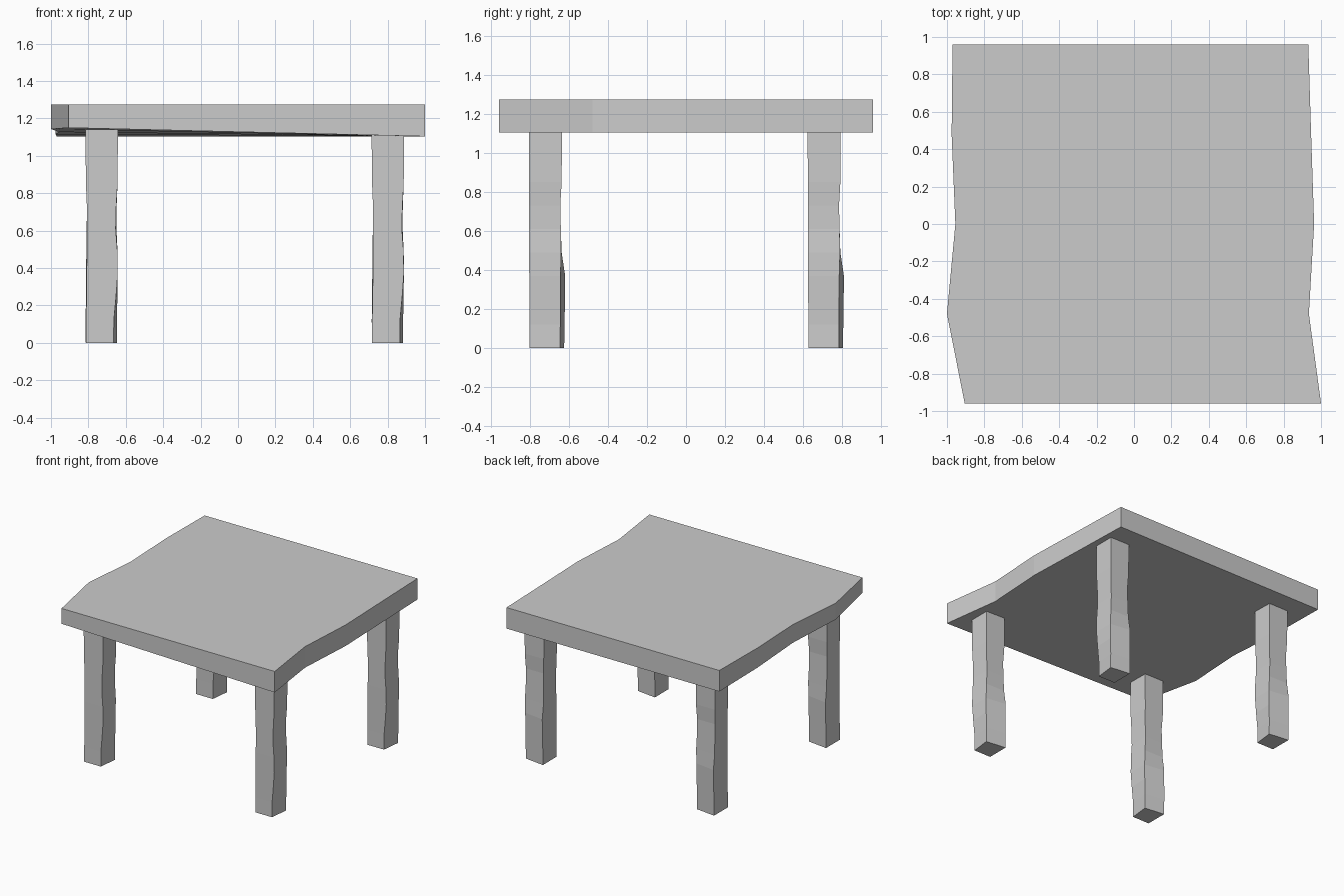
import bpy, bmesh

if "Cube" in bpy.data.objects:
    bpy.data.objects.remove(bpy.data.objects["Cube"])


def loft(name, rings, location=(0, 0, 0)):
    """Skin a stack of equal-sized vertex rings and cap both ends."""
    bm = bmesh.new()
    loops = [[bm.verts.new(p) for p in ring] for ring in rings]
    n = len(loops[0])
    for a, b in zip(loops, loops[1:]):
        for i in range(n):
            j = (i + 1) % n
            bm.faces.new((a[i], a[j], b[j], b[i]))
    bm.faces.new(loops[0][::-1])
    bm.faces.new(loops[-1])
    bmesh.ops.recalc_face_normals(bm, faces=bm.faces)
    mesh = bpy.data.meshes.new(name)
    bm.to_mesh(mesh)
    bm.free()
    obj = bpy.data.objects.new(name, mesh)
    obj.location = location
    bpy.context.collection.objects.link(obj)
    return obj


# Tabletop: cross-sections front to back: y, left x, right x, lower left z
TOP, UNDER = 1.274, 1.104
sections = [
    (-0.96, -0.905, 1.0, 1.15),
    (-0.48, -1.0, 0.935, 1.143),
    (0.0, -0.955, 0.963, 1.127),
    (0.48, -0.975, 0.947, 1.115),
    (0.96, -0.97, 0.932, UNDER),
]
loft("tabletop", [
    [(l, y, zl), (r, y, UNDER), (r, y, TOP), (l, y, TOP)]
    for y, l, r, zl in sections
])

# Rough-hewn leg: z, left x at front / back, right x at front / back,
# front y, back y at left / right
profile = [
    (0.00, -.084, -.084, .065, .083, -.082, .095, .074),
    (0.12, -.083, -.085, .066, .083, -.082, .097, .075),
    (0.25, -.080, -.083, .078, .085, -.083, .099, .075),
    (0.37, -.079, -.082, .087, .087, -.084, .100, .076),
    (0.49, -.078, -.081, .085, .086, -.085, .082, .080),
    (0.61, -.077, -.079, .076, .080, -.085, .078, .078),
    (0.73, -.078, -.078, .079, .081, -.085, .075, .075),
    (0.85, -.083, -.083, .086, .086, -.085, .082, .082),
    (1.14, -.086, -.086, .088, .088, -.086, .084, .084),
]
leg_rings = [
    [(lf, yf, z), (rf, yf, z), (rb, yr, z), (lb, yl, z)]
    for z, lf, lb, rf, rb, yf, yl, yr in profile
]
for side, x in (("left", -0.73), ("right", 0.80)):
    for end, y in (("front", -0.72), ("back", 0.71)):
        loft(f"{end}_{side}_leg", leg_rings, (x, y, 0))
